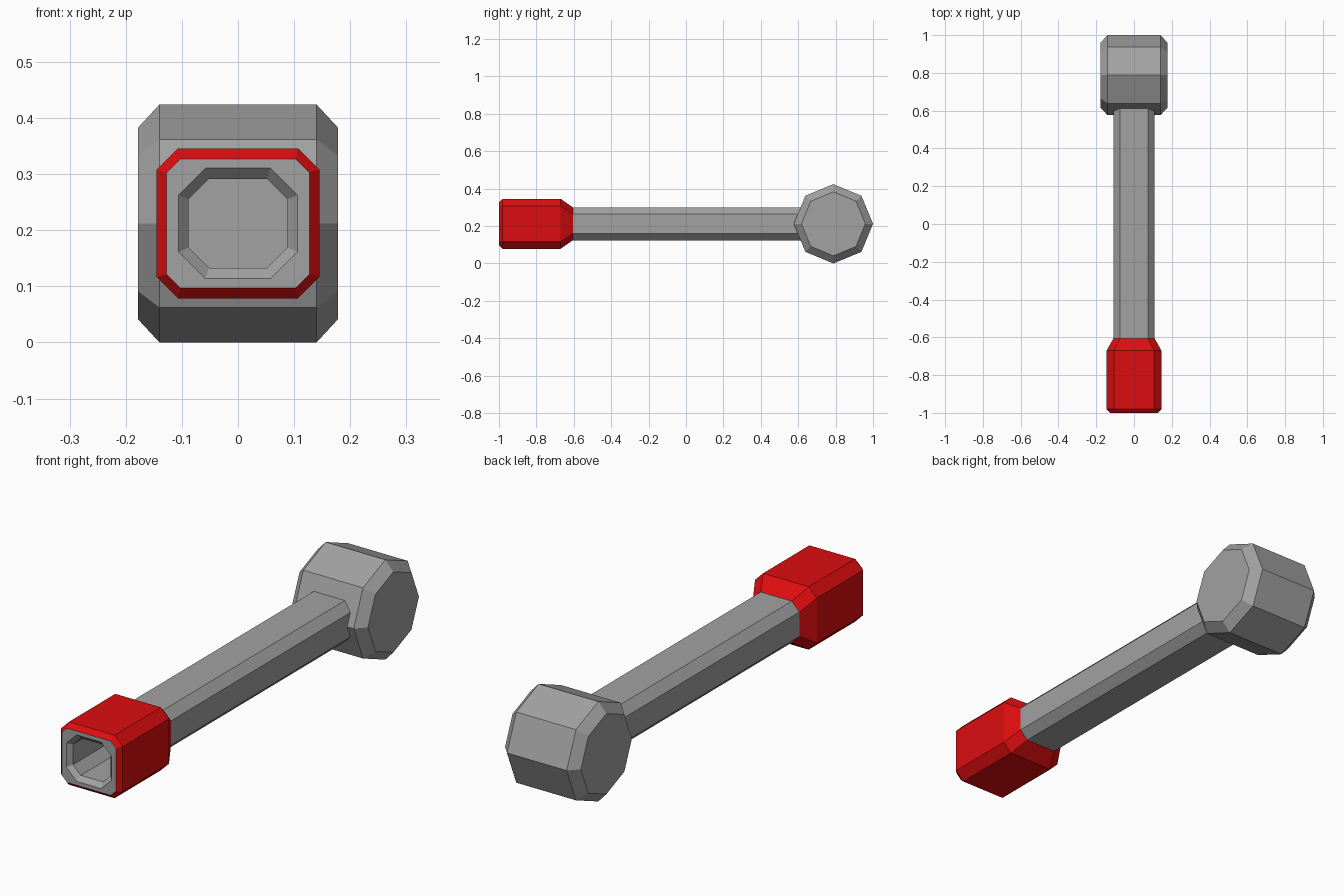
import bpy
import math

cube = bpy.data.objects.get("Cube")
if cube:
    bpy.data.objects.remove(cube, do_unlink=True)

MID_Z = 0.212


def material(name, colour):
    mat = bpy.data.materials.new(name)
    mat.use_nodes = True
    mat.diffuse_color = colour
    bsdf = next(n for n in mat.node_tree.nodes if n.type == 'BSDF_PRINCIPLED')
    bsdf.inputs["Base Color"].default_value = colour
    return mat


grey = material("grey metal", (0.36, 0.36, 0.36, 1))
red = material("red paint", (0.72, 0.004, 0.005, 1))


def chamfered(y, hx, hz, c):
    """Rectangle with cut corners, counterclockwise seen from the front."""
    quarter = [(hx, hz - c), (hx - c, hz)]
    right_top = quarter
    left_top = [(-x, z) for x, z in reversed(quarter)]
    left_low = [(-x, -z) for x, z in quarter]
    right_low = [(x, -z) for x, z in reversed(quarter)]
    return [(x, y, z) for x, z in right_top + left_top + left_low + right_low]


def octagon(y, r):
    angles = [math.tau * i / 8 for i in range(8)]
    return [(r * math.cos(a), y, r * math.sin(a)) for a in angles]


def loft(name, rings, mat, cap_start=False, cap_end=False):
    """Skin rings listed from back to front."""
    n = len(rings[0])
    verts = [v for ring in rings for v in ring]
    faces = []
    for k in range(len(rings) - 1):
        a, b = k * n, (k + 1) * n
        for i in range(n):
            j = (i + 1) % n
            faces.append((a + i, a + j, b + j, b + i))
    if cap_start:
        faces.append(tuple(reversed(range(n))))
    if cap_end:
        faces.append(tuple(range(len(verts) - n, len(verts))))
    mesh = bpy.data.meshes.new(name)
    mesh.from_pydata(verts, [], faces)
    mesh.materials.append(mat)
    obj = bpy.data.objects.new(name, mesh)
    obj.location.z = MID_Z
    bpy.context.collection.objects.link(obj)
    return obj


# Octagonal drum head, lying across the handle
head = loft("drum_head", [octagon(0.178, 0.171), octagon(0.14, 0.212),
                          octagon(-0.14, 0.212), octagon(-0.178, 0.171)],
            grey, cap_start=True, cap_end=True)
head.location.y = 0.788
head.rotation_euler.z = math.pi / 2

# Long handle shaft
neck = (0.109, 0.088, 0.036)
loft("handle_shaft", [chamfered(0.7, *neck), chamfered(-0.605, *neck)],
     grey, cap_start=True)

# Red sleeve, tapering into the shaft
sleeve = (0.145, 0.1335, 0.038)
rim = (0.127, 0.115, 0.024)
loft("red_sleeve", [chamfered(-0.605, *neck), chamfered(-0.67, *sleeve),
                    chamfered(-0.98, *sleeve), chamfered(-1.0, *rim)], red)

# Hollow socket in the front end
bore = (0.088, 0.079, 0.036)
loft("socket", [chamfered(-1.0, *rim), chamfered(-1.0, 0.106, 0.0985, 0.048),
                chamfered(-0.98, *bore), chamfered(-0.7, *bore)],
     grey, cap_end=True)
